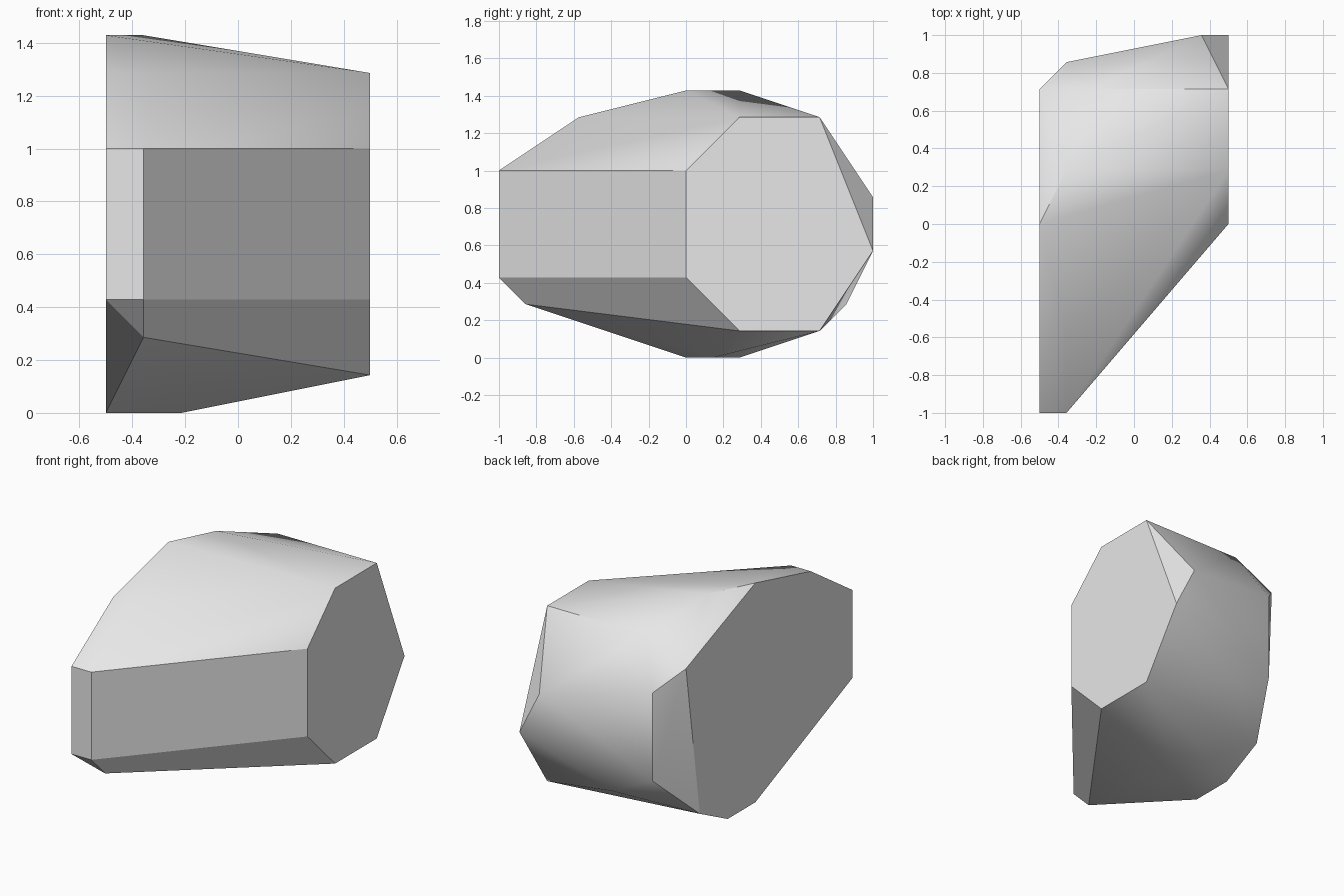
import bpy
import bmesh
import math

# Remove the default cube if present
cube = bpy.data.objects.get("Cube")
if cube:
    bpy.data.objects.remove(cube, do_unlink=True)

# Plain grey stone
stone = bpy.data.materials.new("stone_grey")
stone.use_nodes = True
grey = (0.8, 0.8, 0.8, 1)
stone.diffuse_color = grey
stone.node_tree.nodes["Principled BSDF"].inputs["Base Color"].default_value = grey

# Corner profiles (y, z) of the rock, one per slice along x, on a grid of sevenths
UNIT = 1 / 7
slices = {
    -3.5: [(-7, 3), (-7, 7), (-4, 9), (0, 10), (5, 8), (4, 1), (2, 0), (0, 0)],
    -2.5: [(-7, 3), (-7, 7), (-6, 2), (-4, 9), (2, 10), (6, 7), (6, 3)],
    -1.5: [(5, 9), (1, 0)],
    -0.5: [(6, 2)],
    2.5: [(7, 6)],
    3.5: [(0, 3), (0, 7), (2, 9), (5, 9), (7, 4), (5, 1), (2, 1)],
}

# Rock body: the chipped hull wrapped around the slices
bm = bmesh.new()
for x, profile in slices.items():
    for y, z in profile:
        bm.verts.new((x * UNIT, y * UNIT, z * UNIT))
hull = bmesh.ops.convex_hull(bm, input=bm.verts[:])
loose = [v for v in bm.verts if not v.link_faces]
bmesh.ops.delete(bm, geom=loose, context='VERTS')
bmesh.ops.dissolve_limit(bm, angle_limit=math.radians(0.5),
                         verts=bm.verts[:], edges=bm.edges[:])
bmesh.ops.recalc_face_normals(bm, faces=bm.faces[:])

mesh = bpy.data.meshes.new("rock")
bm.to_mesh(mesh)
bm.free()
mesh.materials.append(stone)
rock = bpy.data.objects.new("rock", mesh)
bpy.context.collection.objects.link(rock)

# Soft shading with crisp chipped edges
bpy.ops.object.select_all(action='DESELECT')
rock.select_set(True)
bpy.context.view_layer.objects.active = rock
bpy.ops.object.shade_smooth_by_angle(angle=math.radians(30))
